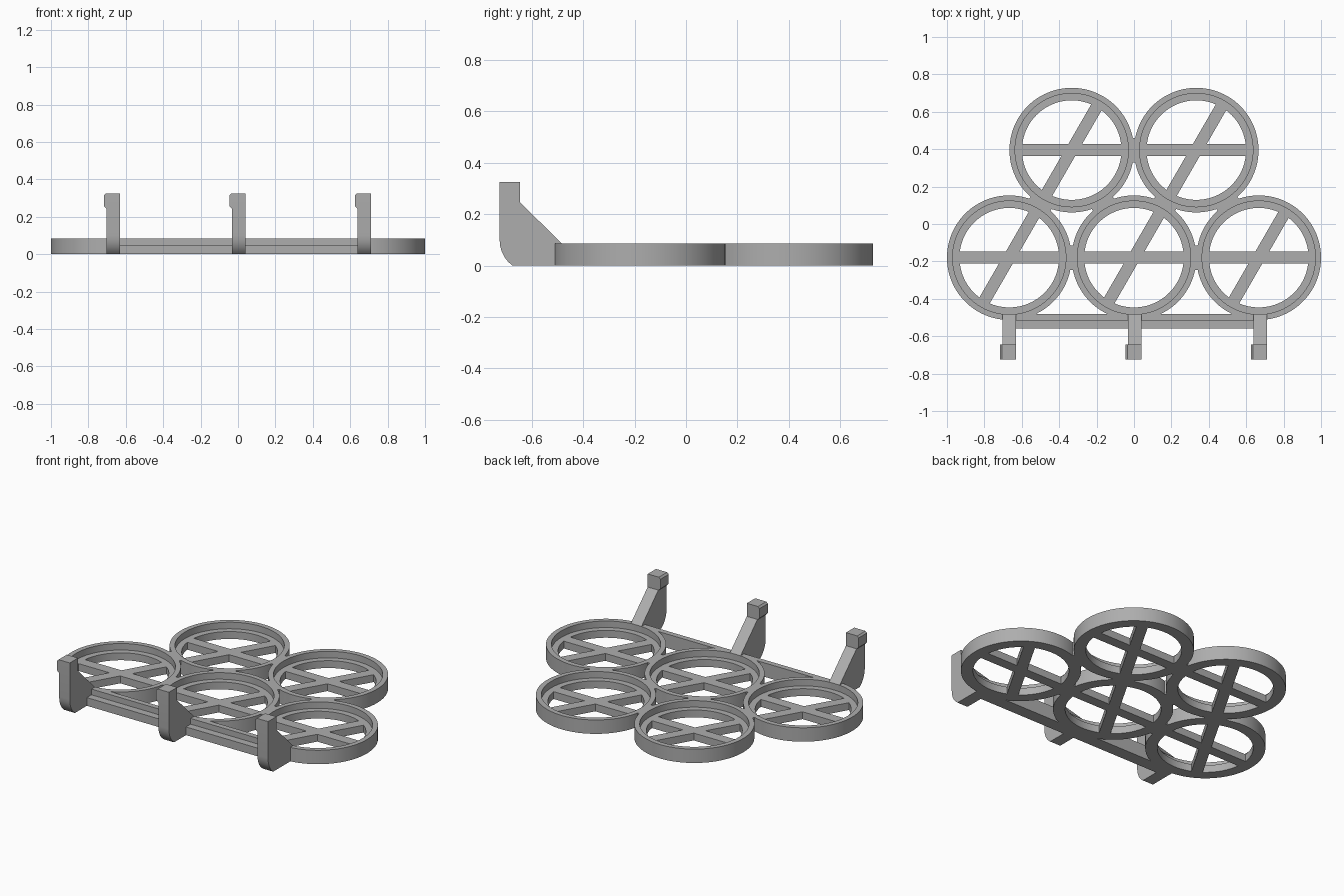
import bpy, bmesh, math
from mathutils import Matrix, Vector

if "Cube" in bpy.data.objects:
    bpy.data.objects.remove(bpy.data.objects["Cube"])

grey = bpy.data.materials.new("mid grey")
grey.diffuse_color = (0.42, 0.42, 0.42, 1)
grey.use_nodes = True
grey.node_tree.nodes["Principled BSDF"].inputs["Base Color"].default_value = grey.diffuse_color

R, H, LEDGE = 0.333, 0.085, 0.045


def finish(name, bm, smooth=False):
    bmesh.ops.recalc_face_normals(bm, faces=bm.faces[:])
    me = bpy.data.meshes.new(name)
    bm.to_mesh(me)
    bm.free()
    me.materials.append(grey)
    ob = bpy.data.objects.new(name, me)
    bpy.context.collection.objects.link(ob)
    if smooth:
        bpy.context.view_layer.objects.active = ob
        ob.select_set(True)
        bpy.ops.object.shade_smooth_by_angle(angle=math.radians(25))
        ob.select_set(False)
    return ob


def prism(name, yz, x0, x1, smooth=False):
    """Extrude a side profile (y, z) along x."""
    bm = bmesh.new()
    f = bm.faces.new([bm.verts.new((x0, y, z)) for y, z in yz])
    ext = bmesh.ops.extrude_face_region(bm, geom=[f])
    bmesh.ops.translate(bm, vec=(x1 - x0, 0, 0),
                        verts=[v for v in ext["geom"] if isinstance(v, bmesh.types.BMVert)])
    return finish(name, bm, smooth)


def ring(name, cx, cy, n=96):
    """Holder ring with an inner ledge, made by revolving its section."""
    section = [(R, 0), (R, H), (0.303, H), (0.303, LEDGE), (0.266, LEDGE), (0.266, 0)]
    bm = bmesh.new()
    loops = []
    for i in range(n):
        a = 2 * math.pi * i / n
        loops.append([bm.verts.new((cx + r * math.cos(a), cy + r * math.sin(a), z))
                      for r, z in section])
    m = len(section)
    for i in range(n):
        p, q = loops[i], loops[(i + 1) % n]
        for j in range(m):
            k = (j + 1) % m
            bm.faces.new((p[j], q[j], q[k], p[k]))
    finish(name, bm, True)


def box(name, cx, cy, sx, sy, sz, angle=0):
    bm = bmesh.new()
    mat = (Matrix.Translation((cx, cy, sz / 2)) @ Matrix.Rotation(angle, 4, 'Z')
           @ Matrix.Diagonal((sx, sy, sz, 1)))
    bmesh.ops.create_cube(bm, size=1, matrix=mat)
    finish(name, bm)


# five holder rings, each with a straight and a slanted floor bar
centres = [(-0.667, -0.18), (0, -0.18), (0.667, -0.18), (-0.333, 0.395), (0.333, 0.395)]
for i, (x, y) in enumerate(centres):
    ring(f"ring_{i}", x, y)
    box(f"straight_bar_{i}", x, y, 0.56, 0.064, LEDGE)
    box(f"slanted_bar_{i}", x, y, 0.56, 0.064, LEDGE, math.radians(60))

# small webs where neighbouring rings touch
for i, a in enumerate(centres):
    for j in range(i + 1, 5):
        d = Vector(centres[j]) - Vector(a)
        if d.length < 0.7:
            mid = Vector(a) + d / 2
            box(f"web_{i}_{j}", mid.x, mid.y, 0.022, 0.13, H, math.atan2(d.y, d.x))

# stepped front rail
prism("front_rail", [(-0.56, 0), (-0.56, 0.05), (-0.515, 0.05), (-0.515, H),
                     (-0.482, H), (-0.482, 0)], -0.667, 0.675)

# three hooks: rounded foot, sloping brace, head with a side catch
foot = [(-0.625 - 0.1 * math.cos(t), 0.1 - 0.115 * math.sin(t))
        for t in [math.radians(d) for d in (0, 12, 24, 36, 48)]]
side = foot + [(-0.675, 0), (-0.482, 0), (-0.482, H), (-0.645, 0.245),
               (-0.645, 0.325), (-0.725, 0.325)]
for i, x in enumerate((-0.667, 0.004, 0.675)):
    prism(f"hook_{i}", side, x - 0.036, x + 0.036, True)
    bm = bmesh.new()
    xl = x - 0.036
    xz = [(xl + 0.01, 0.325), (xl - 0.004, 0.325), (xl - 0.014, 0.315),
          (xl - 0.014, 0.257), (xl, 0.243), (xl + 0.01, 0.243)]
    f = bm.faces.new([bm.verts.new((px, -0.725, pz)) for px, pz in xz])
    ext = bmesh.ops.extrude_face_region(bm, geom=[f])
    bmesh.ops.translate(bm, vec=(0, 0.08, 0),
                        verts=[v for v in ext["geom"] if isinstance(v, bmesh.types.BMVert)])
    finish(f"hook_catch_{i}", bm)
